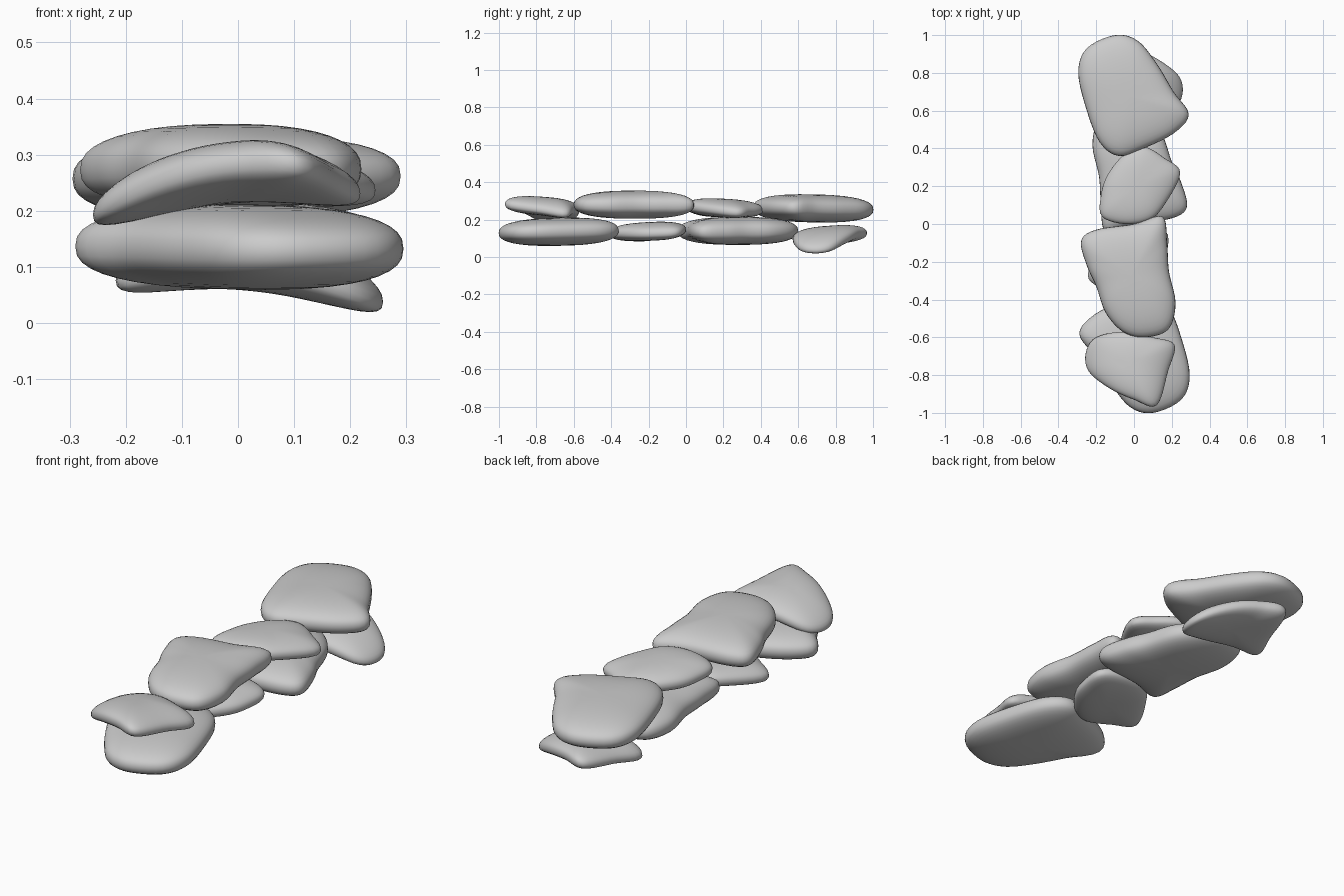
import bpy, bmesh, math
from mathutils import Vector

cube = bpy.data.objects.get("Cube")
if cube:
    bpy.data.objects.remove(cube)

# Single stone colour
grey = bpy.data.materials.new("stone grey")
grey.use_nodes = True
colour = (0.6, 0.6, 0.6, 1)
grey.diffuse_color = colour
grey.node_tree.nodes["Principled BSDF"].inputs["Base Color"].default_value = colour

STEPS = 5    # samples between outline points
RINGS = 10   # rings from rim to middle on each side
POWER = 2.5  # roundness of the rim


def smooth_outline(points):
    """Closed Catmull-Rom curve through the points."""
    pts = [Vector(p) for p in points]
    n, out = len(pts), []
    for i in range(n):
        a, b, c, d = (pts[(i + k) % n] for k in (-1, 0, 1, 2))
        for j in range(STEPS):
            t = j / STEPS
            out.append(0.5 * (2 * b + (c - a) * t + (2 * a - 5 * b + 4 * c - d) * t * t
                              + (3 * b - a - 3 * c + d) * t ** 3))
    return out


def pillow_stone(name, points, low, high, bend):
    """Puffed pebble: the outline shrinks towards the middle as it rises and falls."""
    outline = smooth_outline(points)
    n = len(outline)
    centre = sum(outline, Vector((0, 0))) / n
    mid, half = (low + high) / 2, (high - low) / 2
    bm = bmesh.new()

    def vert(p, h):
        d = p - centre
        return bm.verts.new((p.x, p.y, mid + half * h + bend(d.x, d.y)))

    rings = []
    for k in range(1, 2 * RINGS):
        angle = math.pi * (k / (2 * RINGS) - 0.5)
        scale = math.cos(angle) ** (2 / POWER)
        height = math.copysign(abs(math.sin(angle)) ** (2 / POWER), angle)
        rings.append([vert(centre + (p - centre) * scale, height) for p in outline])
    bottom, top = vert(centre, -1), vert(centre, 1)
    for i in range(n):
        j = (i + 1) % n
        for r, s in zip(rings, rings[1:]):
            bm.faces.new((r[i], r[j], s[j], s[i]))
        bm.faces.new((bottom, rings[0][j], rings[0][i]))
        bm.faces.new((top, rings[-1][i], rings[-1][j]))
    bmesh.ops.recalc_face_normals(bm, faces=bm.faces)
    for f in bm.faces:
        f.smooth = True
    mesh = bpy.data.meshes.new(name)
    bm.to_mesh(mesh)
    bm.free()
    mesh.materials.append(grey)
    return mesh


# Upper row: outline, lowest and highest level, bend, drop to the lower row
stones = {
    "back_stone": ([(-.1, 1), (-.25, .93), (-.295, .8), (-.25, .6), (-.18, .43), (-.08, .36),
                    (.05, .4), (.21, .48), (.29, .58), (.21, .7), (.12, .85), (.02, .97)],
                   .185, .335, lambda x, y: -.02 * y, .125),
    "middle_back_stone": ([(-.17, .04), (-.05, 0), (.08, .02), (.16, .1), (.245, .27),
                           (.16, .35), (.05, .41), (-.05, .37), (-.14, .26), (-.175, .15)],
                          .212, .312, lambda x, y: -.05 * y - .4 * x * x, .125),
    "middle_front_stone": ([(-.28, -.09), (-.2, -.03), (0, 0), (.15, .04), (.175, -.1),
                            (.185, -.25), (.22, -.42), (.18, -.56), (.05, -.6), (-.06, -.57),
                            (-.15, -.47), (-.2, -.33), (-.25, -.22)],
                           .205, .355, lambda x, y: -.1 * x * x, .14),
    "front_stone": ([(-.255, -.68), (-.2, -.6), (-.05, -.57), (.1, -.6), (.215, -.64),
                     (.18, -.78), (.12, -.96), (0, -.93), (-.13, -.87), (-.24, -.78)],
                    .215, .318, lambda x, y: .1 * x - .08 * y - .9 * x * x, .155),
}

# Lower row repeats the upper row, turned half way round
for name, (points, low, high, bend, drop) in stones.items():
    mesh = pillow_stone(name, points, low, high, bend)
    for level in ("upper", "lower"):
        ob = bpy.data.objects.new(level + "_" + name, mesh)
        bpy.context.collection.objects.link(ob)
        if level == "lower":
            ob.rotation_euler.z = math.pi
            ob.location.z = -drop
